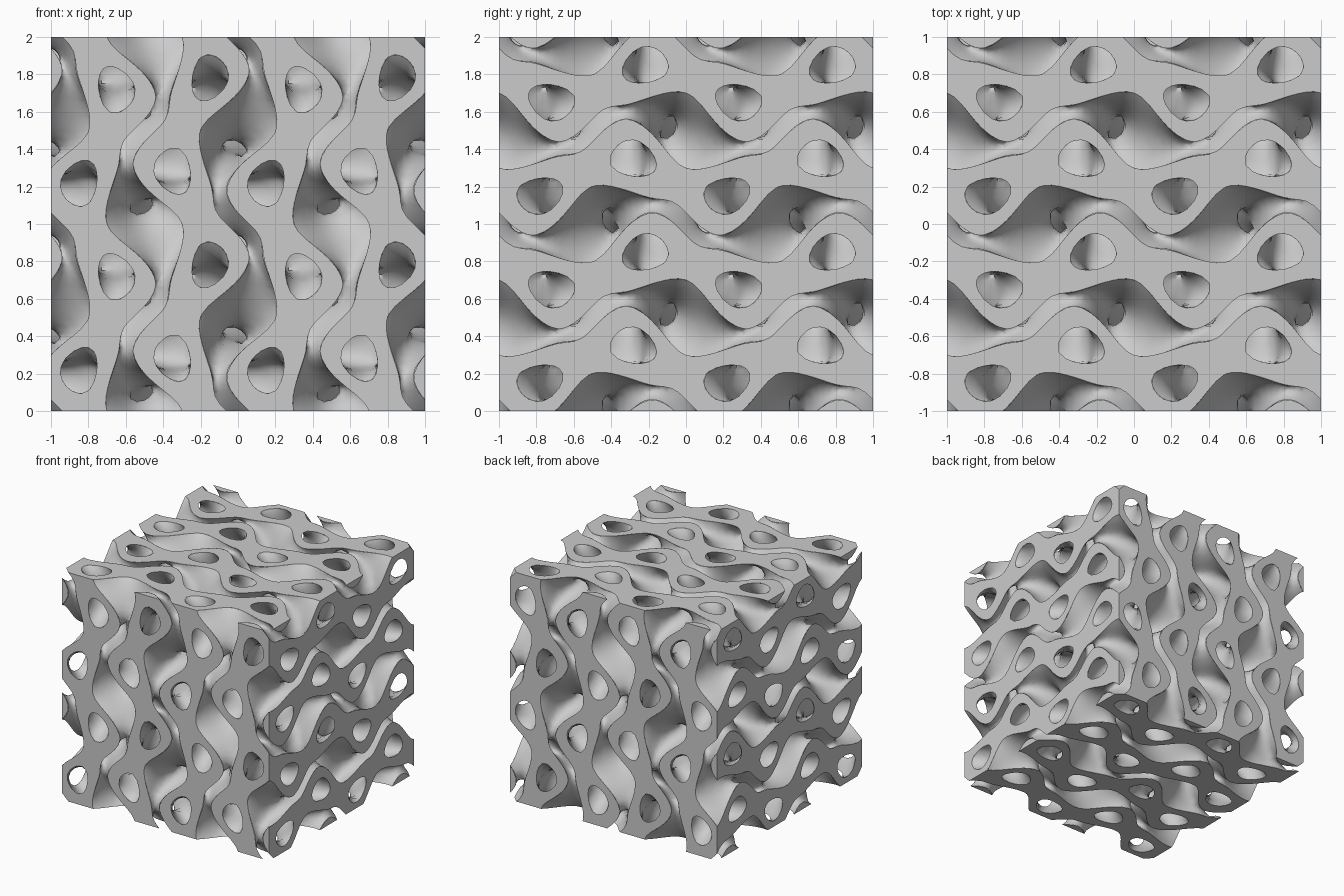
import bpy, bmesh
from math import sin, cos, pi
from mathutils import Vector

if "Cube" in bpy.data.objects:
    bpy.data.objects.remove(bpy.data.objects["Cube"])

RES = 25          # grid steps per repeat
LEVEL = 0.65      # half thickness of the wall in field units
PAD = 2           # extra grid layers that get trimmed off


def field(p):
    """Periodic field whose zero level is the middle of the wall."""
    x, y, z = (2 * pi * c for c in p)
    sx, sy, sz, cx, cy, cz = sin(x), sin(y), sin(z), cos(x), cos(y), cos(z)
    dx, dy, dz = (2 * c * c - 1 for c in (cx, cy, cz))
    twist = 2 * (sx * cx * sz * cy + sy * cy * sx * cz + sz * cz * sy * cx)
    return (1.1 * twist - 0.2 * (dx * dy + dy * dz + dz * dx)
            - 0.4 * (dx + dy + dz) + cx * cy * cz)


def project(p, level):
    """Slide a point along the gradient onto the given level."""
    e = 0.0005
    for _ in range(2):
        f = field(p)
        grad = Vector([(field(p + d) - f) / e for d in
                       (Vector((e, 0, 0)), Vector((0, e, 0)), Vector((0, 0, e)))])
        step = grad * ((level - f) / max(grad.length_squared, 1.0))
        if step.length > 0.5 / RES:
            step.length = 0.5 / RES
        p = p + step
    return p


def finish(name, bm, material):
    bmesh.ops.translate(bm, vec=(0, 0, 1), verts=bm.verts[:])
    mesh = bpy.data.meshes.new(name)
    bm.to_mesh(mesh)
    bm.free()
    mesh.materials.append(material)
    mesh.shade_smooth()
    bpy.context.collection.objects.link(bpy.data.objects.new(name, mesh))


grey = bpy.data.materials.new("light_grey")
grey.use_nodes = True
grey.diffuse_color = (0.6, 0.6, 0.6, 1)
grey.node_tree.nodes["Principled BSDF"].inputs["Base Color"].default_value = (0.6, 0.6, 0.6, 1)

# Sample the field on a grid slightly larger than the block
n = 2 * RES + 2 * PAD
size = n + 1
strides = (size * size, size, 1)
axis_pos = [(i - PAD) / RES - 1 for i in range(size)]
values = [field((x, y, z)) for x in axis_pos for y in axis_pos for z in axis_pos]


def add_wall(bm, side):
    """Add one skin of the wall: one vertex per crossed cell, one quad per crossed edge."""
    crossings, quads = {}, []
    for i in range(1, n):
        for j in range(1, n):
            for k in range(1, n):
                here = i * strides[0] + j * strides[1] + k
                a = side * values[here] - LEVEL
                for axis in range(3):
                    b = side * values[here + strides[axis]] - LEVEL
                    if (a > 0) == (b > 0):
                        continue
                    point = Vector((axis_pos[i], axis_pos[j], axis_pos[k]))
                    point[axis] += a / (a - b) / RES
                    u, v = strides[(axis + 1) % 3], strides[(axis + 2) % 3]
                    keys = [here, here - u, here - u - v, here - v]
                    for key in keys:
                        crossings.setdefault(key, []).append(point)
                    quads.append(keys if b > 0 else keys[::-1])
    verts = {key: bm.verts.new(project(sum(pts, Vector()) / len(pts), side * LEVEL))
             for key, pts in crossings.items()}
    for keys in quads:
        bm.faces.new([verts[key] for key in keys])


# Curved walls, trimmed to the block
walls = bmesh.new()
for side in (1, -1):
    add_wall(walls, side)
for axis in range(3):
    for sign in (1, -1):
        normal = Vector()
        normal[axis] = sign
        bmesh.ops.bisect_plane(walls, geom=walls.verts[:] + walls.edges[:] + walls.faces[:],
                               dist=1e-6, plane_co=normal, plane_no=normal, clear_outer=True)
finish("lattice_walls", walls, grey)


def inside(p):
    return LEVEL - abs(field(p))


def edge_point(p, q):
    """Bisect from a solid point p to an empty point q."""
    for _ in range(10):
        mid = (p + q) / 2
        if inside(mid) > 0:
            p = mid
        else:
            q = mid
    return (p + q) / 2


# Flat cut faces on the six sides
caps = bmesh.new()
steps = 2 * RES
for axis in range(3):
    for sign in (1, -1):
        def spot(i, j):
            p = Vector()
            p[axis] = sign
            p[(axis + 1) % 3] = 2 * i / steps - 1
            p[(axis + 2) % 3] = 2 * j / steps - 1
            return p
        for i in range(steps):
            for j in range(steps):
                square = [spot(i, j), spot(i + 1, j), spot(i + 1, j + 1), spot(i, j + 1)]
                solid = [inside(p) > 0 for p in square]
                outline = []
                for c in range(4):
                    d = (c + 1) % 4
                    if solid[c]:
                        outline.append(square[c])
                    if solid[c] != solid[d]:
                        ends = (square[c], square[d]) if solid[c] else (square[d], square[c])
                        outline.append(edge_point(*ends))
                if len(outline) > 2:
                    caps.faces.new([caps.verts.new(p) for p in outline[::sign]])
# Weld each side on its own grid; sides stay flat through sharp edges
bmesh.ops.remove_doubles(caps, verts=caps.verts[:], dist=1e-5)
for edge in caps.edges:
    if len(edge.link_faces) == 2 and edge.calc_face_angle(0) > 0.5:
        edge.smooth = False
finish("cut_faces", caps, grey)
